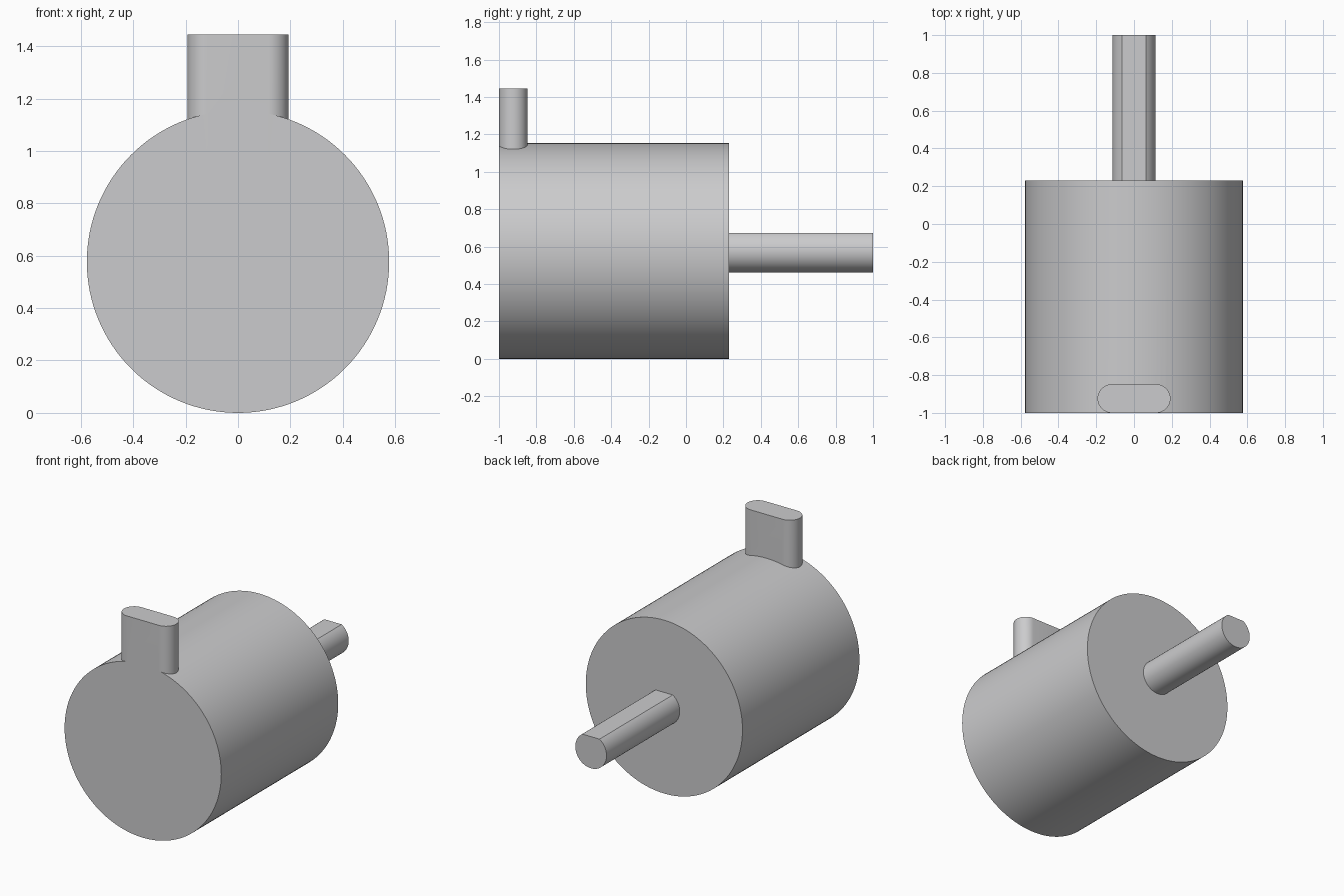
import bpy, bmesh, math
from mathutils import Matrix

if "Cube" in bpy.data.objects:
    bpy.data.objects.remove(bpy.data.objects["Cube"])

RADIUS = 0.577            # housing radius, also the axis height
FRONT, FACE, TIP = -1.0, 0.23, 1.0

steel = bpy.data.materials.new("light grey metal")
steel.diffuse_color = (0.6, 0.6, 0.61, 1)
steel.use_nodes = True
steel.node_tree.nodes["Principled BSDF"].inputs["Base Color"].default_value = steel.diffuse_color


def arc(cx, cy, r, a0, a1, n):
    """Points along an arc, angles in degrees."""
    return [(cx + r * math.cos(math.radians(a0 + (a1 - a0) * i / n)),
             cy + r * math.sin(math.radians(a0 + (a1 - a0) * i / n))) for i in range(n + 1)]


def prism(name, profile, start, end, along_y=False):
    """Extrude a closed profile along z, or along y with profile (x, z)."""
    bm = bmesh.new()
    base = bm.faces.new([bm.verts.new((a, b, start)) for a, b in profile])
    top = bmesh.ops.extrude_face_region(bm, geom=[base])["geom"]
    bmesh.ops.translate(bm, vec=(0, 0, end - start),
                        verts=[v for v in top if isinstance(v, bmesh.types.BMVert)])
    if along_y:
        bm.transform(Matrix(((1, 0, 0, 0), (0, 0, 1, 0), (0, 1, 0, 0), (0, 0, 0, 1))))
    bmesh.ops.recalc_face_normals(bm, faces=bm.faces)
    mesh = bpy.data.meshes.new(name)
    bm.to_mesh(mesh)
    bm.free()
    mesh.materials.append(steel)
    obj = bpy.data.objects.new(name, mesh)
    bpy.context.collection.objects.link(obj)
    return obj


def activate(obj):
    bpy.ops.object.select_all(action='DESELECT')
    obj.select_set(True)
    bpy.context.view_layer.objects.active = obj


def combine(obj, other, operation):
    """Apply a boolean and remove the second object."""
    mod = obj.modifiers.new("combine", 'BOOLEAN')
    mod.operation, mod.solver, mod.object = operation, 'EXACT', other
    activate(obj)
    bpy.ops.object.modifier_apply(modifier=mod.name)
    bpy.data.objects.remove(other)


# Round housing lying along y
housing = prism("housing", arc(0, RADIUS, RADIUS, 0, 360, 128)[:-1], FRONT, FACE, True)

# Upright tab with rounded ends, flush with the front face
r = 0.076
half = 0.193 - r
tab_profile = arc(half, FRONT + r, r, -90, 90, 24) + arc(-half, FRONT + r, r, 90, 270, 24)
combine(housing, prism("terminal_tab", tab_profile, 0.9, 1.445), 'UNION')

# Two blind mounting holes in the back face
for side in (-1, 1):
    hole = prism("mounting_hole", arc(side * 0.425, RADIUS, 0.05, 0, 360, 32)[:-1],
                 FACE - 0.19, FACE + 0.05, True)
    combine(housing, hole, 'DIFFERENCE')

# Output shaft with a flat on top
shaft_r = 0.115
flat = math.degrees(math.asin(0.096 / shaft_r))
shaft = prism("shaft", arc(0, RADIUS, shaft_r, 180 - flat, 360 + flat, 56), FACE, TIP, True)

for obj in (housing, shaft):
    activate(obj)
    bpy.ops.object.shade_smooth_by_angle(angle=math.radians(25))
